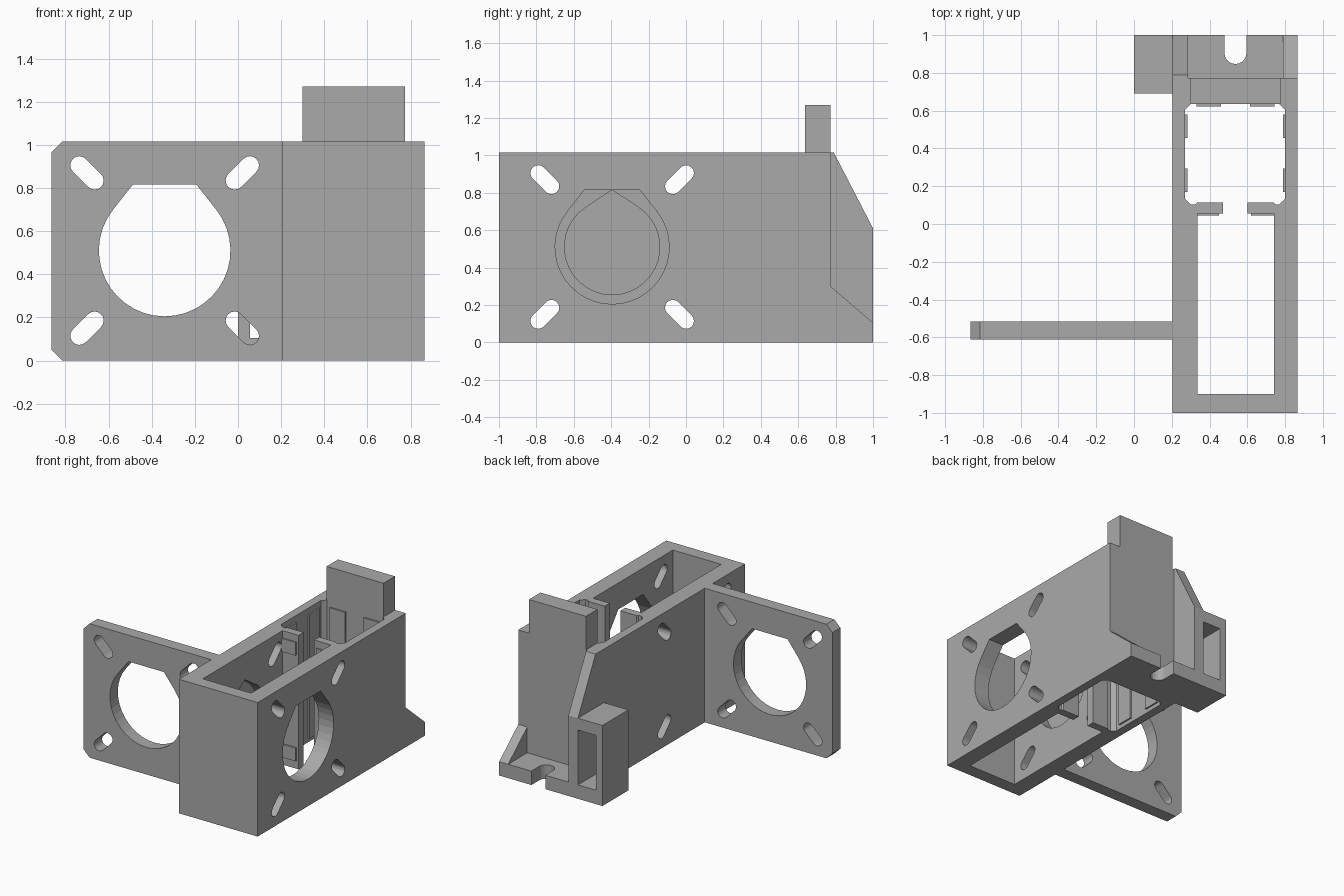
import bpy
import bmesh
from math import cos, sin, radians, asin, degrees, pi

if "Cube" in bpy.data.objects:
    bpy.data.objects.remove(bpy.data.objects["Cube"], do_unlink=True)

grey = bpy.data.materials.new("plain grey")
grey.use_nodes = True
grey.diffuse_color = (0.4, 0.4, 0.4, 1)
grey.node_tree.nodes["Principled BSDF"].inputs["Base Color"].default_value = (0.4, 0.4, 0.4, 1)

TOP = 1.015
LEFT, RIGHT = 0.205, 0.865
MID = 0.51


def prism(name, pts, axis, lo, hi):
    """Extrude a 2D outline along an axis from lo to hi."""
    place = {"x": lambda p, t: (t, p[0], p[1]),
             "y": lambda p, t: (p[0], t, p[1]),
             "z": lambda p, t: (p[0], p[1], t)}[axis]
    bm = bmesh.new()
    a = [bm.verts.new(place(p, lo)) for p in pts]
    b = [bm.verts.new(place(p, hi)) for p in pts]
    bm.faces.new(a)
    bm.faces.new(b)
    for i in range(len(a)):
        j = (i + 1) % len(a)
        bm.faces.new((a[i], a[j], b[j], b[i]))
    bmesh.ops.recalc_face_normals(bm, faces=bm.faces)
    me = bpy.data.meshes.new(name)
    bm.to_mesh(me)
    bm.free()
    me.materials.append(grey)
    ob = bpy.data.objects.new(name, me)
    bpy.context.collection.objects.link(ob)
    return ob


def rect(x0, x1, y0, y1):
    return [(x0, y0), (x1, y0), (x1, y1), (x0, y1)]


def cut(ob, cutter):
    """Subtract a cutter and remove it."""
    bpy.context.view_layer.objects.active = ob
    mod = ob.modifiers.new("cut", "BOOLEAN")
    mod.operation = "DIFFERENCE"
    mod.solver = "EXACT"
    mod.object = cutter
    bpy.ops.object.modifier_apply(modifier=mod.name)
    bpy.data.objects.remove(cutter, do_unlink=True)


def teardrop(cx, r, top, half):
    """Round hole with straight shoulders rising to a flat or pointed top."""
    reach = (half * half + top * top) ** 0.5
    ang = degrees(asin(top / reach)) - degrees(pi / 2 - asin(r / reach))
    n = 28
    pts = []
    for i in range(n + 1):
        t = radians(180 - ang + (180 + 2 * ang) * i / n)
        pts.append((cx + r * cos(t), MID + r * sin(t)))
    crown = [(half, top), (-half, top)] if half else [(0, top)]
    return pts + [(cx + x, MID + z) for x, z in crown]


def slot(cx, cz, ang, r=0.042, d=0.05):
    """Stadium outline pointing along ang degrees."""
    pts = []
    for end in (0, 180):
        ox, oz = d * cos(radians(ang + end)), d * sin(radians(ang + end))
        for i in range(9):
            t = radians(ang + end - 90 + i * 22.5)
            pts.append((cx + ox + r * cos(t), cz + oz + r * sin(t)))
    return pts


def cut_slots(ob, cx, axis, lo, hi):
    for sx in (-1, 1):
        for sz in (-1, 1):
            cut(ob, prism("slot_cutter", slot(cx + 0.36 * sx, MID + 0.36 * sz, 45 * sx * sz),
                          axis, lo, hi))


# Main frame with a long channel, a lip gap and a chamfered square bay
frame = prism("main_frame", rect(LEFT, RIGHT, -1, 0.772), "z", 0, TOP)
c = 0.03
x0, x1, y0, y1 = 0.27, 0.80, 0.103, 0.635
bay = [(0.335, 0.055), (0.335, -0.9), (0.74, -0.9), (0.74, 0.055), (0.60, 0.055), (0.60, 0.115),
       (0.74, 0.115), (0.75, y0), (x1 - c, y0), (x1, y0 + c), (x1, y1 - c), (x1 - c, y1),
       (x0 + c, y1), (x0, y1 - c), (x0, y0 + c), (x0 + c, y0), (0.325, y0), (0.335, 0.115),
       (0.47, 0.115), (0.47, 0.055)]
cut(frame, prism("bay_cutter", bay, "z", -0.1, 1.2))

# Motor opening in the right wall, blind recess in the left one, bolt slots in both
cut(frame, prism("opening_cutter", teardrop(-0.395, 0.305, 0.305, 0.148), "x", 0.6, 1))
cut(frame, prism("recess_cutter", teardrop(-0.395, 0.255, 0.305, 0), "x", 0.255, 0.5))
cut_slots(frame, -0.395, "x", 0, 1)

# Motor plate on the left with chamfered outer corners
k = 0.05
e = -0.865
plate = prism("motor_plate", [(LEFT, 0), (LEFT, TOP), (e + k, TOP), (e, TOP - k), (e, k), (e + k, 0)],
              "y", -0.612, -0.517)
cut(plate, prism("opening_cutter", teardrop(-0.34, 0.305, 0.305, 0.148), "y", -1, 0))
cut_slots(plate, -0.34, "y", -1, 0)

# Raised stop above the rear wall
prism("raised_stop", rect(0.298, 0.775, 0.635, 0.772), "z", TOP, 1.27)

# Rear foot with a round-ended bolt notch
notch = [(0.537 + 0.058 * cos(t), 0.905 + 0.058 * sin(t))
         for t in [radians(180 + 18 * i) for i in range(11)]]
prism("rear_foot", [(0.285, 0.772), (RIGHT, 0.772), (RIGHT, 1), (0.595, 1)] + notch[::-1]
      + [(0.479, 1), (0.285, 1)], "z", 0, 0.105)

# Tall left brace and low right brace
prism("left_brace", [(0.772, 0), (1, 0), (1, 0.61), (0.79, TOP), (0.772, TOP)], "x", LEFT, 0.285)
prism("right_brace", [(0.772, 0.105), (1, 0.105), (0.772, 0.3)], "x", 0.79, RIGHT)

# Side bracket, open through front and back
prism("side_bracket", [(0, 0), (LEFT, 0), (LEFT, 0.105), (0.055, 0.105), (0.055, 0.52),
                       (LEFT, 0.52), (LEFT, 0.61), (0, 0.61)], "y", 0.69, 1)

# Thin guide ribs inside the bay
t = 0.012
for a, b in ((0.17, 0.295), (0.455, 0.58)):
    prism("side_rib", rect(x0, x0 + t, a, b), "z", 0.03, 0.97)
    prism("side_rib", rect(x1 - t, x1, a, b), "z", 0.03, 0.97)
for a, b in ((0.33, 0.46), (0.615, 0.745)):
    prism("rear_rib", rect(a, b, y1 - t, y1), "z", 0.03, 0.97)

# Raised bands on the front lips
for a, b in ((0.335, 0.45), (0.62, 0.74)):
    for z in (0.06, 0.86):
        prism("lip_band", rect(a, b, 0.045, 0.055), "z", z, z + 0.1)
